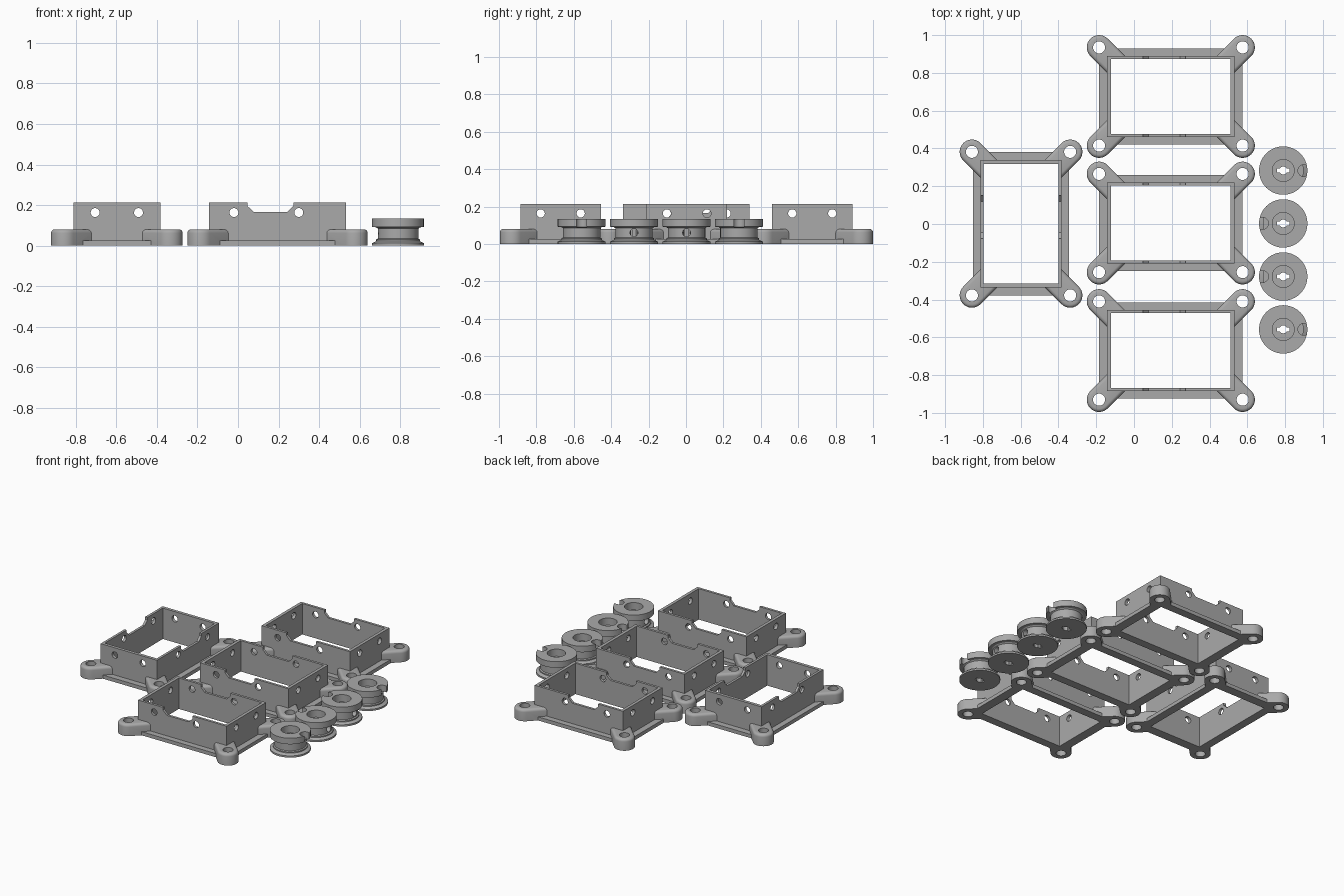
import bpy, bmesh, math
from mathutils import Matrix, Vector

if "Cube" in bpy.data.objects:
    bpy.data.objects.remove(bpy.data.objects["Cube"])

grey = bpy.data.materials.new("plain grey")
grey.diffuse_color = (0.4, 0.4, 0.4, 1)
grey.use_nodes = True
grey.node_tree.nodes["Principled BSDF"].inputs["Base Color"].default_value = grey.diffuse_color


def make(name, bm):
    bmesh.ops.recalc_face_normals(bm, faces=bm.faces[:])
    me = bpy.data.meshes.new(name)
    bm.to_mesh(me)
    bm.free()
    me.materials.append(grey)
    ob = bpy.data.objects.new(name, me)
    bpy.context.collection.objects.link(ob)
    return ob


def prism_bm(points, z0, z1):
    bm = bmesh.new()
    face = bm.faces.new([bm.verts.new((x, y, z0)) for x, y in points])
    ext = bmesh.ops.extrude_face_region(bm, geom=[face])
    verts = [g for g in ext["geom"] if isinstance(g, bmesh.types.BMVert)]
    bmesh.ops.translate(bm, verts=verts, vec=(0, 0, z1 - z0))
    return bm


def box(name, hx, hy, z0, z1):
    return make(name, prism_bm([(-hx, -hy), (hx, -hy), (hx, hy), (-hx, hy)], z0, z1))


def rod(name, r, length, loc, axis="Z", segs=32):
    bm = bmesh.new()
    bmesh.ops.create_cone(bm, cap_ends=True, segments=segs, radius1=r, radius2=r, depth=length)
    rot = {"Z": Matrix(), "X": Matrix.Rotation(math.pi / 2, 4, "Y"),
           "Y": Matrix.Rotation(math.pi / 2, 4, "X")}[axis]
    bmesh.ops.transform(bm, matrix=Matrix.Translation(loc) @ rot, verts=bm.verts[:])
    return make(name, bm)


def combine(ob, tool, op):
    """Apply a boolean and discard the tool object."""
    mod = ob.modifiers.new("bool", "BOOLEAN")
    mod.operation, mod.solver, mod.object = op, "EXACT", tool
    bpy.context.view_layer.update()
    dg = bpy.context.evaluated_depsgraph_get()
    me = bpy.data.meshes.new_from_object(ob.evaluated_get(dg))
    ob.modifiers.clear()
    ob.data = me
    bpy.data.objects.remove(tool)


def smooth(ob):
    ob.data.shade_smooth()
    ob.data.set_sharp_from_angle(angle=math.radians(30))


# Mounting frame: sizes
WX, WY = 0.3375, 0.215      # wall outer half size
BX, BY = 0.38, 0.26         # bolt centres
LUG = 0.065


def corner_lug(sx, sy):
    """Rounded lug with a 45 degree tail ending inside the wall corner."""
    arc = [(BX + LUG * math.cos(a), BY + LUG * math.sin(a))
           for a in (math.radians(-45 + 180 * i / 18) for i in range(19))]
    cx, cy = WX - 0.008, WY - 0.008
    d = LUG * math.sqrt(2)
    tail = [(BX - BY + cy - d, cy), (cx, cy), (cx, BY - BX + cx - d)]
    bm = prism_bm([(x * sx, y * sy) for x, y in arc + tail], 0, 0.08)
    inner = Vector((cx * sx, cy * sy, 0.08))
    rim = [e for e in bm.edges if all(v.co.z > 0.07 for v in e.verts)
           and all((v.co - inner).length > 1e-4 for v in e.verts)]
    bmesh.ops.bevel(bm, geom=rim, offset=0.018, segments=4, profile=0.5,
                    affect="EDGES", clamp_overlap=False)
    return make("corner_lug", bm)


# Frame body: flange, walls and lugs
frame = box("mounting_frame", BX, 0.255, 0, 0.025)
combine(frame, box("walls", WX, WY, 0, 0.213), "UNION")
combine(frame, box("opening", 0.316, 0.198, -0.1, 0.4), "DIFFERENCE")
corners = [(sx, sy) for sx in (-1, 1) for sy in (-1, 1)]
for c in corners:
    combine(frame, corner_lug(*c), "UNION")

# Frame cuts: bolt holes, wall holes and cable notch
for sx, sy in corners:
    combine(frame, rod("bolt_hole", 0.032, 0.4, (sx * BX, sy * BY, 0)), "DIFFERENCE")
for x in (-0.215, 0.105):
    combine(frame, rod("long_wall_hole", 0.022, 1, (x, 0, 0.163), "Y"), "DIFFERENCE")
for y in (-0.107, 0.107):
    combine(frame, rod("short_wall_hole", 0.022, 1.2, (0, y, 0.163), "X"), "DIFFERENCE")
notch = prism_bm([(-0.148, 0.3), (-0.148, 0.195), (-0.118, 0.166),
                  (0.048, 0.166), (0.078, 0.195), (0.078, 0.3)], -0.5, 0.5)
bmesh.ops.transform(notch, matrix=Matrix.Rotation(math.pi / 2, 4, "X"), verts=notch.verts[:])
combine(frame, make("cable_notch", notch), "DIFFERENCE")
smooth(frame)

# Spool: turned profile with a hub recess
profile = [(0, 0), (0.128, 0), (0.128, 0.012), (0.108, 0.022), (0.108, 0.03), (0.1, 0.034),
           (0.1, 0.084), (0.108, 0.09), (0.128, 0.092), (0.128, 0.134),
           (0.058, 0.134), (0.058, 0.085), (0, 0.085)]
bm = bmesh.new()
pts = [bm.verts.new((r, 0, z)) for r, z in profile]
edges = [bm.edges.new(p) for p in zip(pts, pts[1:])]
bmesh.ops.spin(bm, geom=pts + edges, axis=(0, 0, 1), cent=(0, 0, 0),
               angle=2 * math.pi, steps=64)
bmesh.ops.remove_doubles(bm, verts=bm.verts[:], dist=1e-5)
spool = make("spool", bm)

# Spool cuts: keyed shaft hole, rim notch and set screw hole
combine(spool, rod("shaft_hole", 0.021, 0.4, (0, 0, 0)), "DIFFERENCE")
combine(spool, box("key_slot", 0.032, 0.011, -0.1, 0.3), "DIFFERENCE")
combine(spool, rod("rim_notch", 0.031, 0.1, (0.109, 0, 0.14)), "DIFFERENCE")
combine(spool, rod("screw_hole", 0.021, 0.2, (-0.11, 0, 0.06), "X"), "DIFFERENCE")
smooth(spool)


def place(source, name, x, y, angle):
    ob = bpy.data.objects.new(name, source.data)
    ob.location = (x, y, 0)
    ob.rotation_euler.z = math.radians(angle)
    bpy.context.collection.objects.link(ob)


# Layout: three frames in a column, one turned, four spools
for i, (x, y, a) in enumerate([(0.195, 0.675, 0), (0.195, 0.005, 0),
                               (0.195, -0.67, 0), (-0.598, 0.002, -90)]):
    place(frame, f"mounting_frame_{i + 1}", x, y, a)
for i, (y, a) in enumerate([(0.283, 0), (0.003, 180), (-0.278, 180), (-0.558, 0)]):
    place(spool, f"spool_{i + 1}", 0.79, y, a)
for ob in (frame, spool):
    bpy.data.objects.remove(ob)
